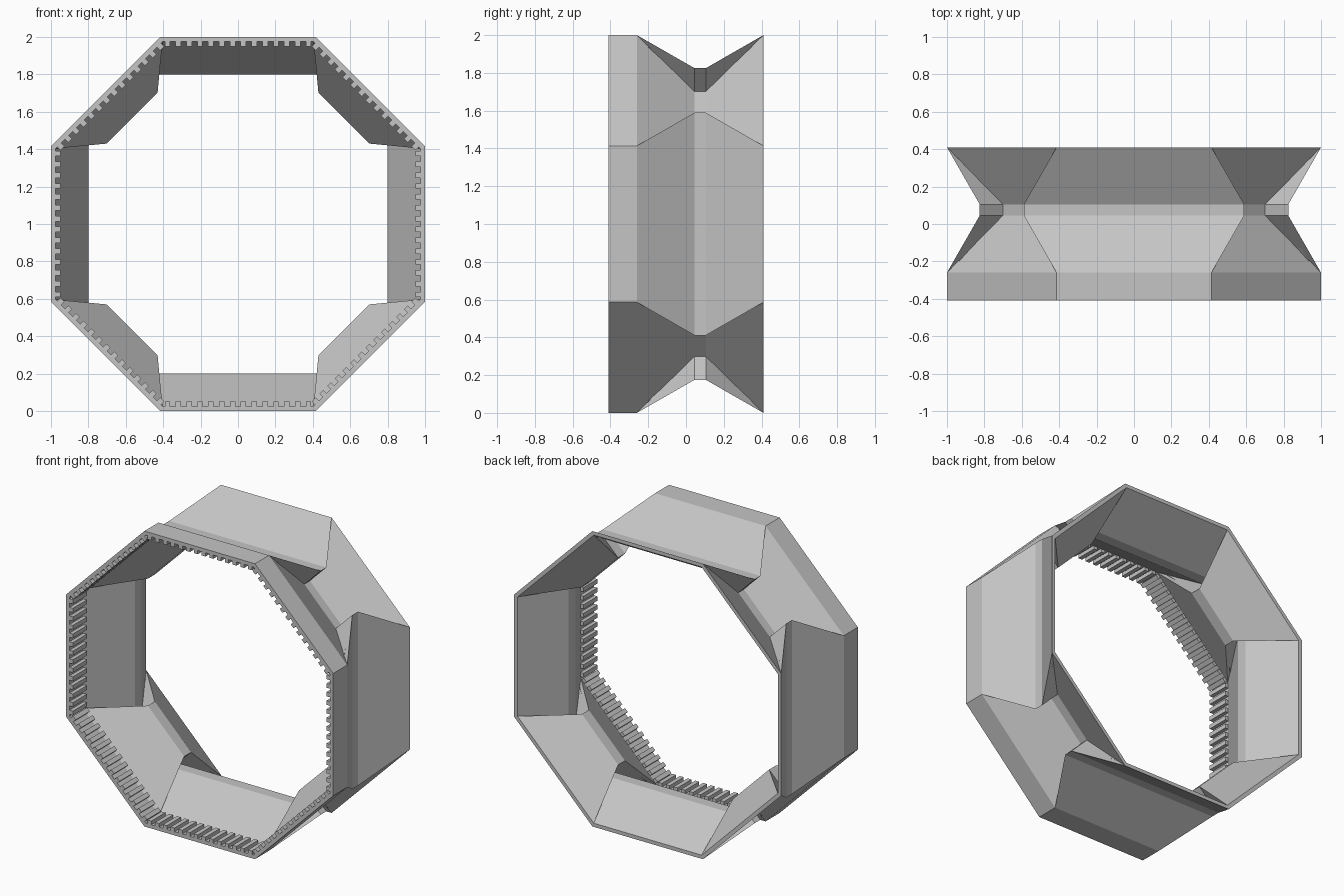
import bpy, bmesh, math
from mathutils import Matrix, Vector

cube = bpy.data.objects.get("Cube")
if cube:
    bpy.data.objects.remove(cube, do_unlink=True)

grey = bpy.data.materials.new("light_grey")
grey.use_nodes = True
grey.diffuse_color = (0.56, 0.56, 0.56, 1)
grey.node_tree.nodes["Principled BSDF"].inputs["Base Color"].default_value = grey.diffuse_color

CENTRE = Vector((0, 0, 1))
FRONT, BAND_END, BACK = -0.41, -0.26, 0.41
T = 0.025                        # wall thickness
DIP = 0.175                      # depth of the folded waist
SIDE = math.tan(math.pi / 8)     # half side of an octagon of unit apothem


def finish(bm, name):
    bmesh.ops.recalc_face_normals(bm, faces=bm.faces)
    mesh = bpy.data.meshes.new(name)
    bm.to_mesh(mesh)
    bm.free()
    mesh.materials.append(grey)
    obj = bpy.data.objects.new(name, mesh)
    bpy.context.collection.objects.link(obj)
    return obj


def diagonal(apothem, t):
    """Point on a diagonal side, from its apothem and distance along it."""
    return ((apothem + t) / math.sqrt(2), (apothem - t) / math.sqrt(2))


def ring(bm, y, outer, inner):
    """Four-fold ring; each corner folds from an outer to an inner point."""
    quarter = [outer, inner, inner[::-1], outer[::-1]]
    verts = []
    for k in range(4):
        turn = Matrix.Rotation(k * math.pi / 2, 3, 'Y')
        verts += [bm.verts.new(CENTRE + turn @ Vector((x, y, z))) for x, z in quarter]
    return verts


# Fold points of the outer and inner skins
rim_out = (SIDE, 1)
rim_in = (SIDE * (1 - T), 1 - T)
t_out = (1 - DIP) - math.sqrt(2)
t_out = -abs(t_out * math.sqrt(2) + 1)
t_in = t_out - T
a_out = diagonal(1, t_out)
b_out = diagonal(1 - DIP, t_out)
z_in = 1 - DIP - T
a_in = (z_in + t_in * math.sqrt(2), z_in)
b_in = diagonal(z_in, t_in)

# Folded shell: rings run back along the outside, then forward inside
WAIST = (0.045, 0.105)
M = 0.007                        # mitre of the inner creases
stations = [
    (FRONT, rim_out, rim_out), (BAND_END, rim_out, rim_out),
    (WAIST[0], a_out, b_out), (WAIST[1], a_out, b_out),
    (BACK, rim_out, rim_out), (BACK, rim_in, rim_in),
    (WAIST[1] + M, a_in, b_in), (WAIST[0] - M, a_in, b_in),
    (BAND_END - M, rim_in, rim_in), (FRONT, rim_in, rim_in),
]
bm = bmesh.new()
rings = [ring(bm, *s) for s in stations]
for i, r in enumerate(rings):
    s = rings[(i + 1) % len(rings)]
    for j in range(len(r)):
        k = (j + 1) % len(r)
        bm.faces.new((r[j], r[k], s[k], s[j]))
bmesh.ops.remove_doubles(bm, verts=bm.verts, dist=0.0005)
finish(bm, "folded_octagon_shell")

# Rows of small teeth inside the front band
TEETH, PITCH = 14, 0.058
bm = bmesh.new()
for side in range(8):
    turn = Matrix.Translation(CENTRE) @ Matrix.Rotation(side * math.pi / 4, 4, 'Y')
    for n in range(TEETH):
        x = (n - (TEETH - 1) / 2) * PITCH
        place = Matrix.Translation((x, (FRONT + BAND_END) / 2, 1 - 1.5 * T))
        size = Matrix.Diagonal((PITCH / 2, BAND_END - FRONT, T, 1))
        bmesh.ops.create_cube(bm, size=1, matrix=turn @ place @ size)
finish(bm, "inner_teeth")
